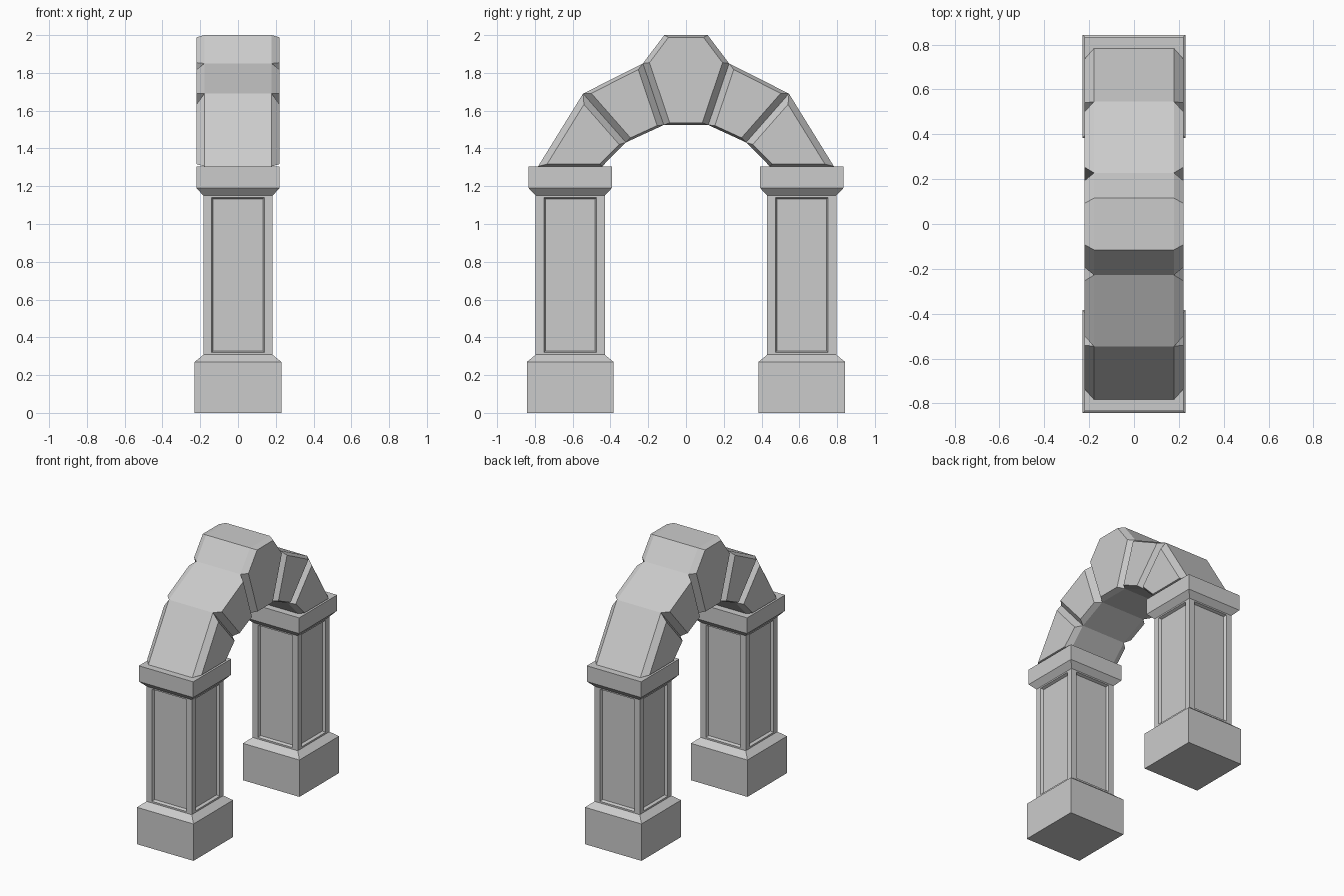
import bpy, bmesh, math
from mathutils import Vector

if "Cube" in bpy.data.objects:
    bpy.data.objects.remove(bpy.data.objects["Cube"])

PILLAR_Y = 0.613


def finish(bm, name):
    bmesh.ops.recalc_face_normals(bm, faces=bm.faces[:])
    me = bpy.data.meshes.new(name)
    bm.to_mesh(me)
    bm.free()
    ob = bpy.data.objects.new(name, me)
    bpy.context.collection.objects.link(ob)
    return ob


def pillar(name, cy):
    # square rings (half width, z): plinth, shaft, flared capital
    rings = [(0.229, 0), (0.229, 0.27), (0.183, 0.308), (0.183, 1.15),
             (0.220, 1.19), (0.220, 1.305)]
    bm = bmesh.new()
    loops = [[bm.verts.new((sx * h, sy * h, z))
              for sx, sy in ((-1, -1), (1, -1), (1, 1), (-1, 1))] for h, z in rings]
    bm.faces.new(loops[0][::-1])
    bm.faces.new(loops[-1])
    shaft = []
    for k, (a, b) in enumerate(zip(loops, loops[1:])):
        for i in range(4):
            j = (i + 1) % 4
            f = bm.faces.new((a[i], a[j], b[j], b[i]))
            if k == 2:
                shaft.append(f)
    bm.normal_update()
    # sunken panel on each side of the shaft
    bmesh.ops.inset_individual(bm, faces=shaft, thickness=0.01)
    for f in shaft:
        axis = 1 if abs(f.normal.x) > 0.5 else 0
        for v in f.verts:
            v.co[axis] = math.copysign(0.139, v.co[axis])
            v.co.z = 1.14 if v.co.z > 0.7 else 0.32
    bmesh.ops.inset_individual(bm, faces=shaft, thickness=0.011, depth=-0.02)
    bmesh.ops.translate(bm, verts=bm.verts[:], vec=(0, cy, 0))
    return finish(bm, name)


def inset_polygon(pts, dists):
    # shift each edge of a clockwise outline inward by its own distance
    n = len(pts)
    p = [Vector(q) for q in pts]
    lines = []
    for i in range(n):
        d = (p[(i + 1) % n] - p[i]).normalized()
        lines.append((p[i] + Vector((d.y, -d.x)) * dists[i], d))
    out = []
    for i in range(n):
        (a, d), (b, e) = lines[i - 1], lines[i]
        t = (b - a).cross(e) / d.cross(e)
        out.append(a + d * t)
    return out


def stone(name, pts, dists, mirror=False):
    # wedge block: full outline in the middle, inset outline on both outer faces
    small = inset_polygon(pts, dists)
    s = -1 if mirror else 1
    bm = bmesh.new()
    loops = [[bm.verts.new((x, s * q[0], q[1])) for q in outline]
             for x, outline in ((-0.22, small), (-0.178, pts), (0.178, pts), (0.22, small))]
    bm.faces.new(loops[0])
    bm.faces.new(loops[-1][::-1])
    n = len(pts)
    for a, b in zip(loops, loops[1:]):
        for i in range(n):
            j = (i + 1) % n
            bm.faces.new((a[i], a[j], b[j], b[i]))
    return finish(bm, name)


# joint points (y, z) of the arch
o1, i1 = (0.228, 1.85), (0.118, 1.524)
o2, i2 = (0.545, 1.69), (0.318, 1.432)
o3, i3 = (0.783, 1.305), (0.444, 1.305)

# keystone
stone("keystone",
      [(-0.115, 2.0), (0.115, 2.0), o1, i1, (-i1[0], i1[1]), (-o1[0], o1[1])],
      [0.012, 0.025, 0.034, 0.012, 0.034, 0.025])

# paired stones and pillars
for side, mirror in (("right", False), ("left", True)):
    stone("upper_arch_stone_" + side, [o1, o2, i2, i1],
          [0.018, 0.034, 0.012, 0.034], mirror)
    stone("lower_arch_stone_" + side, [o2, o3, i3, i2],
          [0.034, 0.012, 0.018, 0.034], mirror)
    pillar("pillar_" + side, -PILLAR_Y if mirror else PILLAR_Y)
